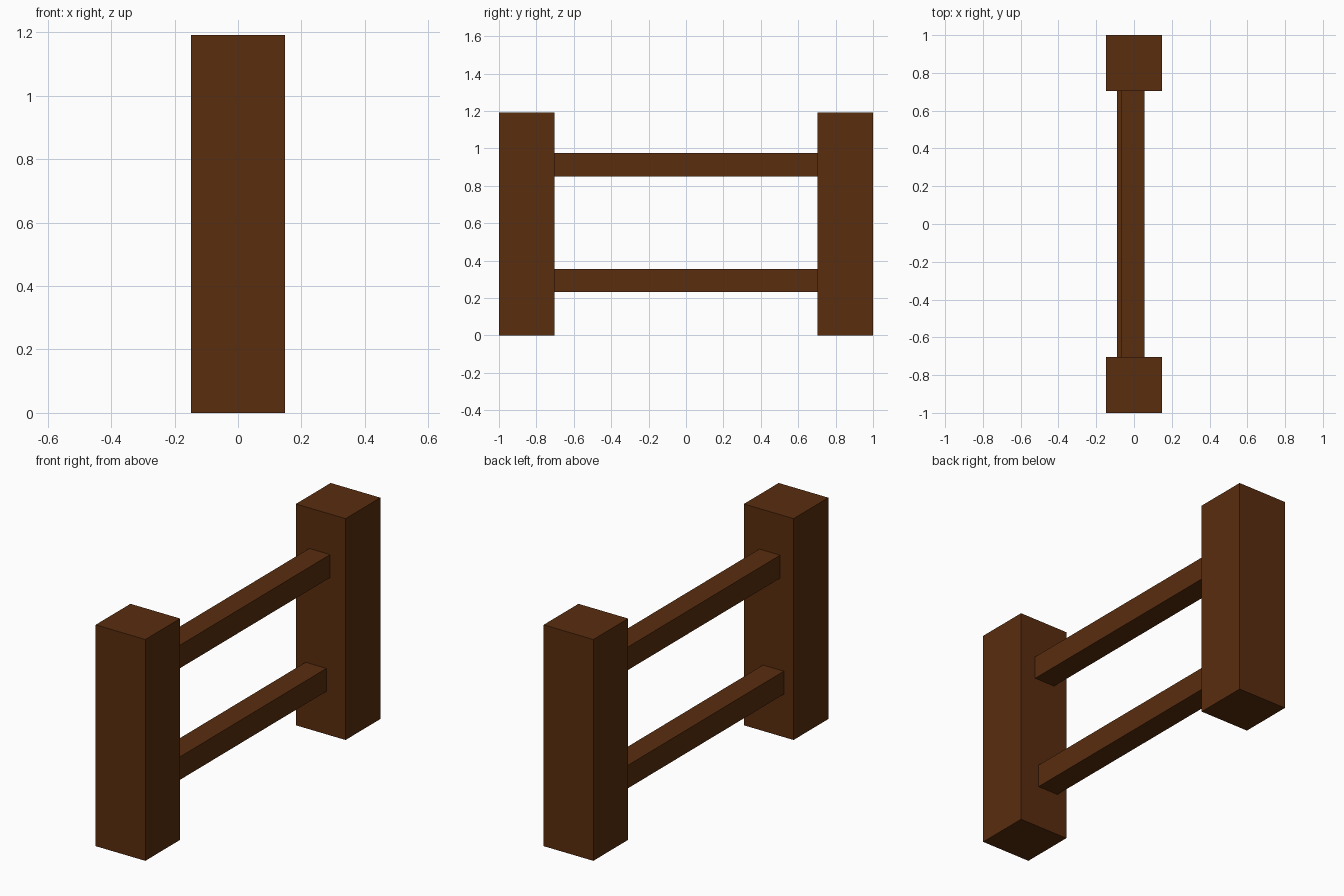
import bpy

if "Cube" in bpy.data.objects:
    bpy.data.objects.remove(bpy.data.objects["Cube"])

wood = bpy.data.materials.new("dark_wood")
wood.diffuse_color = (0.1, 0.026, 0.0045, 1)
wood.use_nodes = True
wood.node_tree.nodes["Principled BSDF"].inputs["Base Color"].default_value = wood.diffuse_color


def box(name, lo, hi):
    """Axis-aligned box between two corners."""
    bpy.ops.mesh.primitive_cube_add(size=1)
    ob = bpy.context.object
    ob.name = name
    ob.location = [(a + b) / 2 for a, b in zip(lo, hi)]
    ob.scale = [b - a for a, b in zip(lo, hi)]
    bpy.ops.object.transform_apply(location=True, rotation=False, scale=True)
    ob.data.materials.append(wood)
    return ob


HALF = 0.148    # half width of a square post
INNER = 0.704   # y of the inner post faces
TOP = 1.192
RAIL = 0.124    # rail thickness

# Two square posts
box("front_post", (-HALF, -1, 0), (HALF, -INNER, TOP))
box("back_post", (-HALF, INNER, 0), (HALF, 1, TOP))

# Two rails, slightly offset from each other and let into the posts
for name, x, z in (("lower_rail", -0.09, 0.231), ("upper_rail", -0.068, 0.85)):
    box(name, (x, -INNER - 0.01, z), (x + RAIL, INNER + 0.01, z + RAIL))
